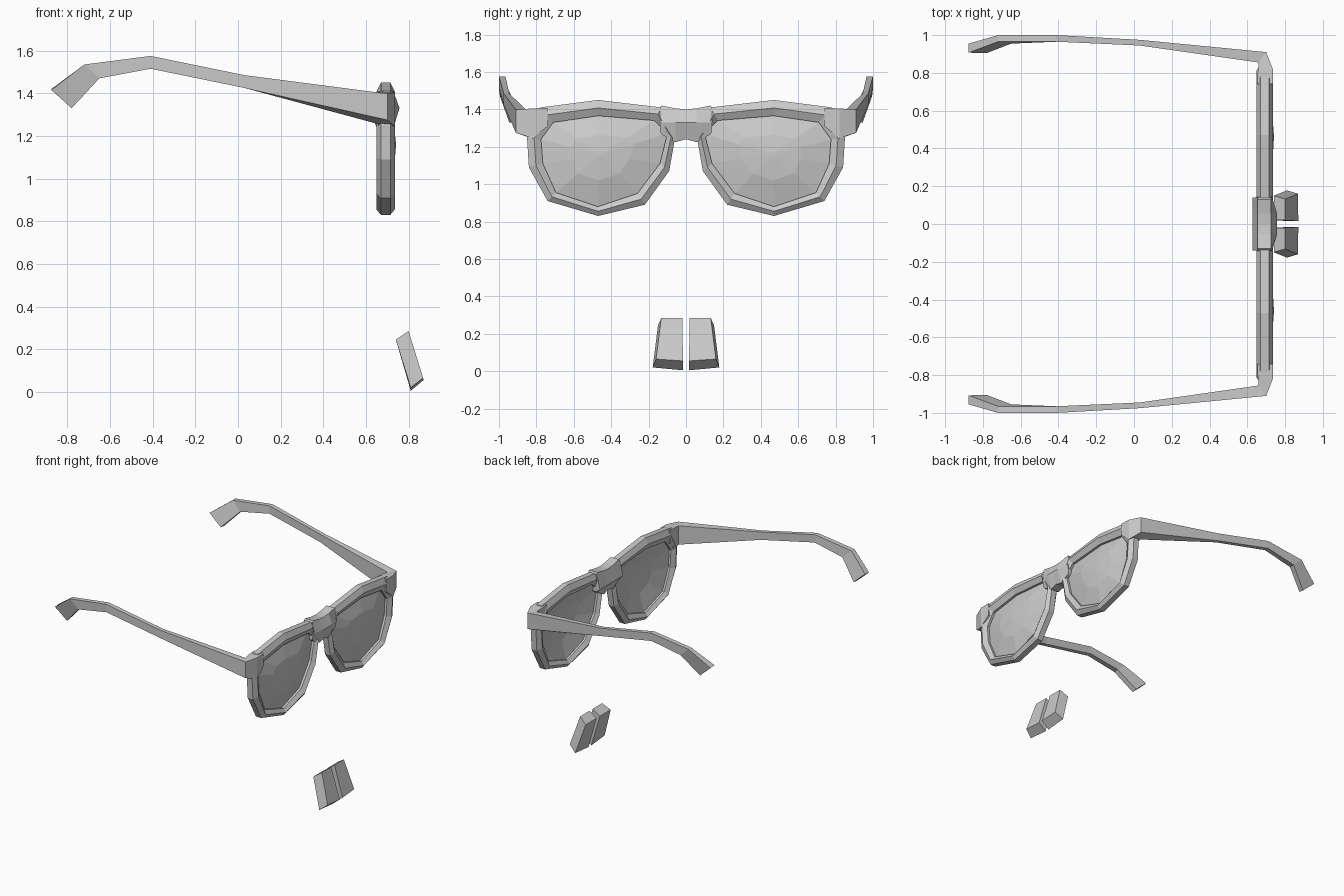
import bpy
import bmesh
from mathutils import Vector

if "Cube" in bpy.data.objects:
    bpy.data.objects.remove(bpy.data.objects["Cube"])

grey = bpy.data.materials.new("plain grey")
grey.use_nodes = True
COLOUR = (0.6, 0.6, 0.6, 1)
grey.diffuse_color = COLOUR
grey.node_tree.nodes["Principled BSDF"].inputs["Base Color"].default_value = COLOUR


def loft(name, sections, closed=False):
    """Skin a list of equal-sized point loops, capped unless closed into a ring."""
    bm = bmesh.new()
    rows = [[bm.verts.new(p) for p in s] for s in sections]
    n = len(rows[0])
    for i in range(len(rows) if closed else len(rows) - 1):
        a, b = rows[i], rows[(i + 1) % len(rows)]
        for j in range(n):
            k = (j + 1) % n
            bm.faces.new((a[j], a[k], b[k], b[j]))
    if not closed:
        bm.faces.new(rows[0])
        bm.faces.new(rows[-1])
    bmesh.ops.recalc_face_normals(bm, faces=bm.faces)
    mesh = bpy.data.meshes.new(name)
    bm.to_mesh(mesh)
    bm.free()
    mesh.materials.append(grey)
    obj = bpy.data.objects.new(name, mesh)
    bpy.context.collection.objects.link(obj)
    return obj


def both_sides(name, sections, closed=False):
    """Build a part on the +y side and its mirror on the -y side."""
    loft(name + "_a", sections, closed)
    loft(name + "_b", [[(x, -y, z) for x, y, z in s] for s in sections], closed)


# Rim outlines (y, z), starting at the top
outer = [(.47, 1.45), (.78, 1.41), (.85, 1.25), (.84, 1.09), (.74, .91),
         (.47, .83), (.22, .89), (.09, 1.07), (.06, 1.24), (.13, 1.41)]
inner = [(.47, 1.365), (.71, 1.33), (.775, 1.24), (.765, 1.11), (.695, .955),
         (.47, .88), (.26, .95), (.14, 1.11), (.10, 1.27), (.17, 1.34)]
MID = .692

# Rims with a six-sided section
rim = []
for o, i in zip(outer, inner):
    o, i = Vector(o), Vector(i)
    m = (o + i) / 2
    rim.append([(MID + dx, p.x, p.y) for dx, p in
                ((.022, o), (.043, m), (.022, i), (-.022, i), (-.043, m), (-.022, o))])
both_sides("rim", rim, closed=True)

# Lenses, thin shells gently domed to the front
centre = Vector((.46, 1.16))


def lens_loop(scale, x):
    return [(x, *(centre + (Vector(p) - centre) * scale)) for p in inner]


both_sides("lens", [lens_loop(s, x) for s, x in
                    ((.05, .728), (.5, .718), (1.01, .684),
                     (1.01, .696), (.5, .73), (.05, .74))])

# Bridge: six-sided sections across the nose
bridge = []
for y, low, high in ((-.14, 1.28, 1.41), (-.13, 1.265, 1.42), (-.055, 1.225, 1.405),
                     (0, 1.24, 1.4),
                     (.055, 1.225, 1.405), (.13, 1.265, 1.42), (.14, 1.28, 1.41)):
    front = .735 if abs(y) > .1 else .757
    bridge.append([(.655, y, high), (.725, y, high), (front, y, 1.33),
                   (.725, y, low), (.655, y, low), (.627, y, 1.3)])
loft("bridge", bridge)

# Temple arms: (outer x, y), (inner x, y), outer bottom z, inner bottom z, top z
arm = []
for (ox, oy), (ix, iy), ob, ib, top in (
        ((.735, .74), (.655, .74), 1.31, 1.31, 1.408),
        ((.735, .82), (.655, .80), 1.245, 1.245, 1.405),
        ((.70, .91), (.66, .855), 1.275, 1.255, 1.398),
        ((.03, .975), (.03, .945), 1.425, 1.425, 1.485),
        ((-.41, 1.0), (-.41, .965), 1.515, 1.515, 1.575)):
    arm.append([(ox, oy, ob), (ox, oy, top), (ix, iy, top), (ix, iy, ib)])
# Ear hook, bending down and inward
arm.append([(-.65, .995, 1.47), (-.72, 1.0, 1.535), (-.72, .965, 1.535), (-.65, .955, 1.47)])
arm.append([(-.78, .945, 1.33), (-.875, .955, 1.415), (-.875, .907, 1.42), (-.78, .905, 1.335)])
both_sides("temple_arm", arm)

# Two front teeth, leaning forward and widening downward
both_sides("tooth", [
    [(.74, .02, .245), (.80, .02, .285), (.87, .016, .055), (.81, .016, .005)],
    [(.74, .15, .245), (.80, .132, .285), (.868, .16, .065), (.81, .178, .02)]])
